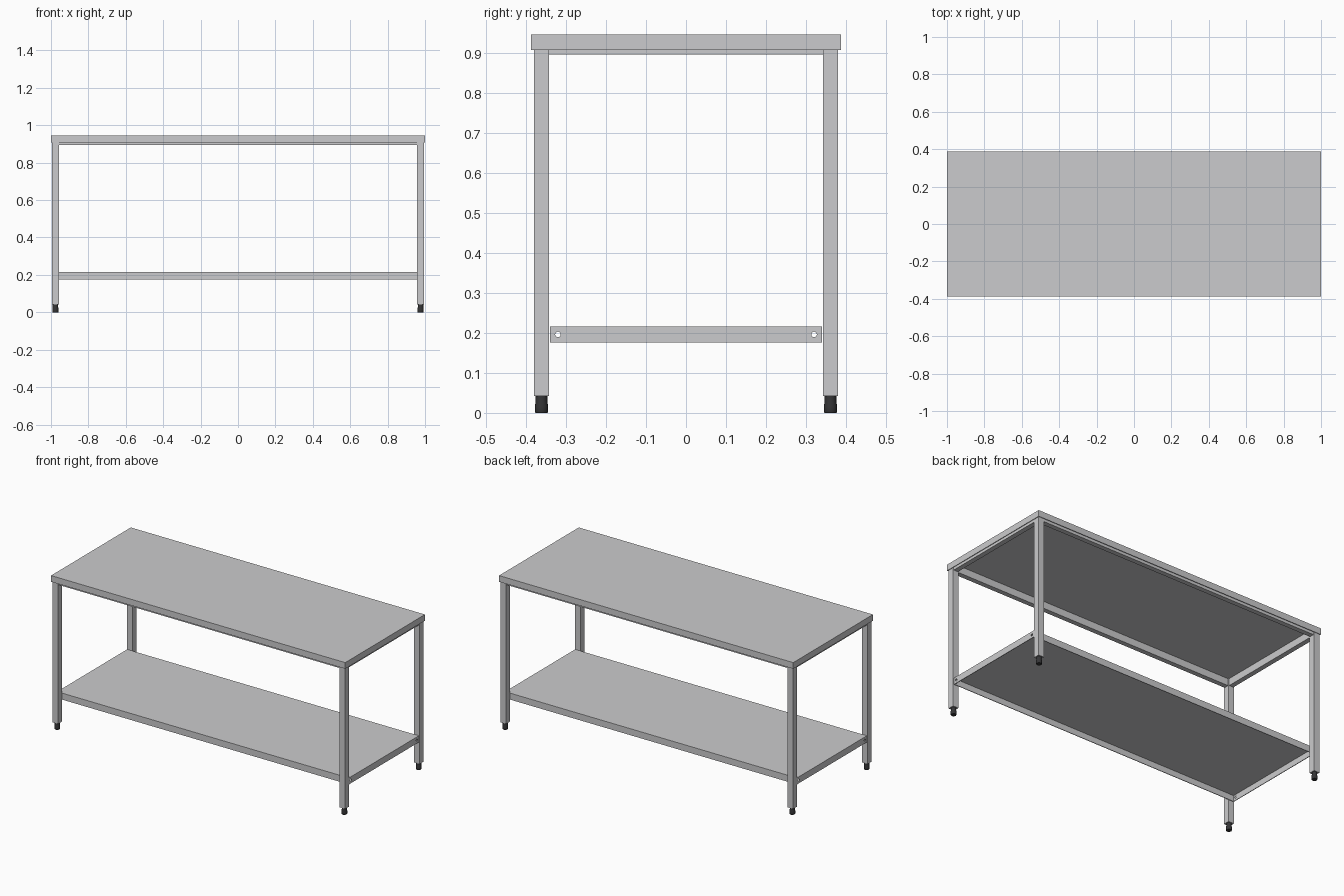
import bpy
import bmesh
import math

if "Cube" in bpy.data.objects:
    bpy.data.objects.remove(bpy.data.objects["Cube"])


def material(name, color):
    m = bpy.data.materials.new(name)
    m.diffuse_color = (*color, 1.0)
    m.use_nodes = True
    m.node_tree.nodes["Principled BSDF"].inputs["Base Color"].default_value = m.diffuse_color
    return m


STEEL = material("brushed steel", (0.60, 0.60, 0.61))
RUBBER = material("black rubber", (0.035, 0.035, 0.037))


def finish(name, bm, mat):
    bmesh.ops.recalc_face_normals(bm, faces=bm.faces)
    mesh = bpy.data.meshes.new(name)
    bm.to_mesh(mesh)
    bm.free()
    if mat:
        mesh.materials.append(mat)
    ob = bpy.data.objects.new(name, mesh)
    bpy.context.collection.objects.link(ob)
    return ob


def box_mesh(x0, x1, y0, y1, z0, z1):
    bm = bmesh.new()
    bmesh.ops.create_cube(bm, size=1)
    for v in bm.verts:
        v.co.x = x1 if v.co.x > 0 else x0
        v.co.y = y1 if v.co.y > 0 else y0
        v.co.z = z1 if v.co.z > 0 else z0
    return bm


def box(name, *bounds):
    return finish(name, box_mesh(*bounds), STEEL)


def tray(name, hx, hy, z0, z1, thickness):
    """Folded sheet: a box open at the bottom, thickened inwards."""
    bm = box_mesh(-hx, hx, -hy, hy, z0, z1)
    bmesh.ops.recalc_face_normals(bm, faces=bm.faces)
    bottom = [f for f in bm.faces if f.normal.z < -0.5]
    bmesh.ops.delete(bm, geom=bottom, context='FACES_ONLY')
    # Keep the open shell's normals pointing outwards
    mesh = bpy.data.meshes.new(name)
    bm.to_mesh(mesh)
    bm.free()
    mesh.materials.append(STEEL)
    ob = bpy.data.objects.new(name, mesh)
    bpy.context.collection.objects.link(ob)
    mod = ob.modifiers.new("sheet", 'SOLIDIFY')
    mod.thickness = thickness
    mod.offset = -1
    mod.use_even_offset = True
    return ob


def lathe(name, profile, x, y, sides=24):
    bm = bmesh.new()
    rings = []
    for r, z in profile:
        rings.append([bm.verts.new((x + r * math.cos(2 * math.pi * i / sides),
                                    y + r * math.sin(2 * math.pi * i / sides), z))
                      for i in range(sides)])
    for a, b in zip(rings, rings[1:]):
        for i in range(sides):
            j = (i + 1) % sides
            bm.faces.new((a[i], a[j], b[j], b[i]))
    bm.faces.new(rings[0])
    bm.faces.new(rings[-1])
    ob = finish(name, bm, RUBBER)
    bpy.ops.object.select_all(action='DESELECT')
    bpy.context.view_layer.objects.active = ob
    ob.select_set(True)
    bpy.ops.object.shade_smooth_by_angle(angle=math.radians(35))
    return ob


LEG_OUT_X, LEG_IN_X = 0.995, 0.957
LEG_OUT_Y, LEG_IN_Y = 0.380, 0.342
FOOT = [(0.015, 0.0), (0.0165, 0.003), (0.0165, 0.016),
        (0.0145, 0.03), (0.0145, 0.044)]

# Worktop with folded skirt
tray("worktop", 1.0, 0.387, 0.907, 0.945, 0.004)

# Legs and adjustable feet
for sx, xn in ((-1, "left"), (1, "right")):
    for sy, yn in ((-1, "front"), (1, "back")):
        xs = sorted((sx * LEG_IN_X, sx * LEG_OUT_X))
        ys = sorted((sy * LEG_IN_Y, sy * LEG_OUT_Y))
        box(f"{yn}_{xn}_leg", *xs, *ys, 0.042, 0.94)
        lathe(f"{yn}_{xn}_foot", FOOT, sum(xs) / 2, sum(ys) / 2)

# Frame rails below the worktop
for s, n in ((-1, "front"), (1, "back")):
    ys = sorted((s * 0.346, s * 0.376))
    box(f"{n}_rail", -LEG_IN_X, LEG_IN_X, *ys, 0.895, 0.938)
for s, n in ((-1, "left"), (1, "right")):
    xs = sorted((s * 0.961, s * 0.991))
    box(f"{n}_rail", *xs, -LEG_IN_Y, LEG_IN_Y, 0.895, 0.938)

# Lower shelf, with bolt holes through its end flanges
shelf = tray("shelf", 0.992, 0.340, 0.176, 0.216, 0.004)
for s, n in ((-1, "front"), (1, "back")):
    bm = bmesh.new()
    bmesh.ops.create_cone(bm, cap_ends=True, segments=16,
                          radius1=0.007, radius2=0.007, depth=2.2)
    cutter = finish(f"{n}_bolt_hole_cutter", bm, None)
    cutter.rotation_euler = (0, math.pi / 2, 0)
    cutter.location = (0, s * 0.32, 0.196)
    cutter.hide_render = True
    cutter.display_type = 'WIRE'
    cut = shelf.modifiers.new(f"{n}_bolt_hole", 'BOOLEAN')
    cut.operation = 'DIFFERENCE'
    cut.solver = 'EXACT'
    cut.object = cutter
